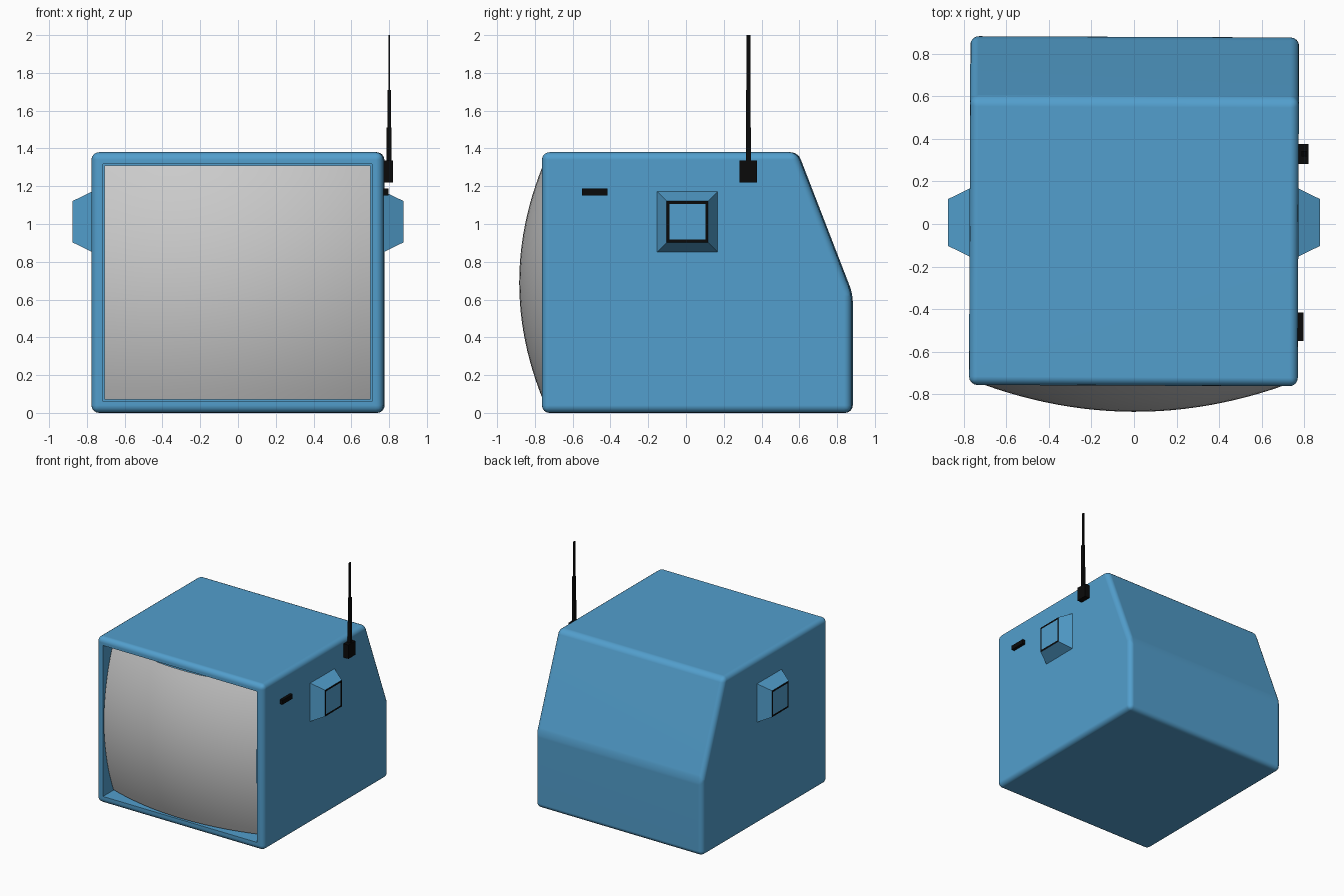
import bpy, bmesh
from mathutils import Vector

if "Cube" in bpy.data.objects:
    bpy.data.objects.remove(bpy.data.objects["Cube"])


def material(name, rgb):
    m = bpy.data.materials.new(name)
    m.diffuse_color = (*rgb, 1)
    m.use_nodes = True
    m.node_tree.nodes["Principled BSDF"].inputs["Base Color"].default_value = m.diffuse_color
    return m


BLUE = material("blue_plastic", (0.085, 0.345, 0.61))
BLACK = material("black_plastic", (0.003, 0.003, 0.003))


def finish(bm, name, mats=(), smooth=False):
    me = bpy.data.meshes.new(name)
    bm.to_mesh(me)
    bm.free()
    ob = bpy.data.objects.new(name, me)
    bpy.context.collection.objects.link(ob)
    for m in mats:
        me.materials.append(m)
    if smooth:
        bpy.ops.object.select_all(action='DESELECT')
        ob.select_set(True)
        bpy.context.view_layer.objects.active = ob
        bpy.ops.object.shade_smooth_by_angle(angle=0.6)
    return ob


def box(name, x, y, z):
    bm = bmesh.new()
    bmesh.ops.create_cube(bm, size=1)
    for v in bm.verts:
        v.co = [(a + b) / 2 + c * (b - a) for c, (a, b) in zip(v.co, (x, y, z))]
    return finish(bm, name, [BLACK])


# Casing: extruded side profile with rounded edges and a recessed front
profile = [(-0.76, 0), (0.88, 0), (0.88, 0.63), (0.59, 1.38), (-0.76, 1.38)]
bm = bmesh.new()
side = bm.faces.new([bm.verts.new((-0.773, y, z)) for y, z in profile])
ext = bmesh.ops.extrude_face_region(bm, geom=[side], use_keep_orig=True)
bmesh.ops.translate(bm, vec=(1.546, 0, 0),
                    verts=[g for g in ext["geom"] if isinstance(g, bmesh.types.BMVert)])
bmesh.ops.recalc_face_normals(bm, faces=bm.faces[:])
bmesh.ops.bevel(bm, geom=bm.edges[:], offset=0.04, segments=4, profile=0.5,
                affect='EDGES', clamp_overlap=True)
bm.normal_update()
front = max((f for f in bm.faces if f.normal.y < -0.99), key=lambda f: f.calc_area())
bmesh.ops.inset_individual(bm, faces=[front], thickness=0.03)
ext = bmesh.ops.extrude_discrete_faces(bm, faces=[front])
bmesh.ops.translate(bm, vec=(0, 0.15, 0), verts=ext["faces"][0].verts[:])
casing = finish(bm, "casing", [BLUE], smooth=True)
wn = casing.modifiers.new("weighted_normals", 'WEIGHTED_NORMAL')
wn.keep_sharp = True
casing.rotation_euler.z = -0.004

# Screen: domed grid sitting in the front recess
bm = bmesh.new()
bmesh.ops.create_grid(bm, x_segments=24, y_segments=24, size=1)
for v in bm.verts:
    u, w = v.co.x, v.co.y
    v.co = (0.704 * u, -0.883 + 0.125 * (u * u + w * w), 0.69 + 0.619 * w)
bm.normal_update()
if sum((f.normal.y for f in bm.faces)) > 0:
    bmesh.ops.reverse_faces(bm, faces=bm.faces[:])
screen = finish(bm, "screen", smooth=True)
screen.rotation_euler.z = -0.004

# Side pods: tapered blocks with a black rim on the outer face
for s, name in ((1, "right_side_pod"), (-1, "left_side_pod")):
    bm = bmesh.new()
    bmesh.ops.create_cube(bm, size=2)
    for v in bm.verts:
        outer = v.co.x * s > 0
        half = 0.11 if outer else 0.166
        v.co = Vector((s * (0.875 if outer else 0.76),
                       0.007 + v.co.y * half, 1.012 + v.co.z * half))
    bm.normal_update()
    cap = max(bm.faces, key=lambda f: f.normal.x * s)
    for f in bmesh.ops.inset_individual(bm, faces=[cap], thickness=0.021)["faces"]:
        f.material_index = 1
    cap.material_index = 0
    finish(bm, name, [BLUE, BLACK])

# Antenna: base block and telescoping rod sections
box("antenna_base", (0.765, 0.82), (0.283, 0.376), (1.22, 1.335))
for i, (hx, hy, z0, z1) in enumerate([(0.013, 0.013, 1.33, 1.51),
                                      (0.009, 0.0125, 1.51, 1.71),
                                      (0.004, 0.0105, 1.71, 2.0)]):
    box(f"antenna_section_{i + 1}", (0.8 - hx, 0.8 + hx), (0.33 - hy, 0.33 + hy), (z0, z1))

# Small side button
box("side_button", (0.765, 0.796), (-0.55, -0.416), (1.15, 1.187))
